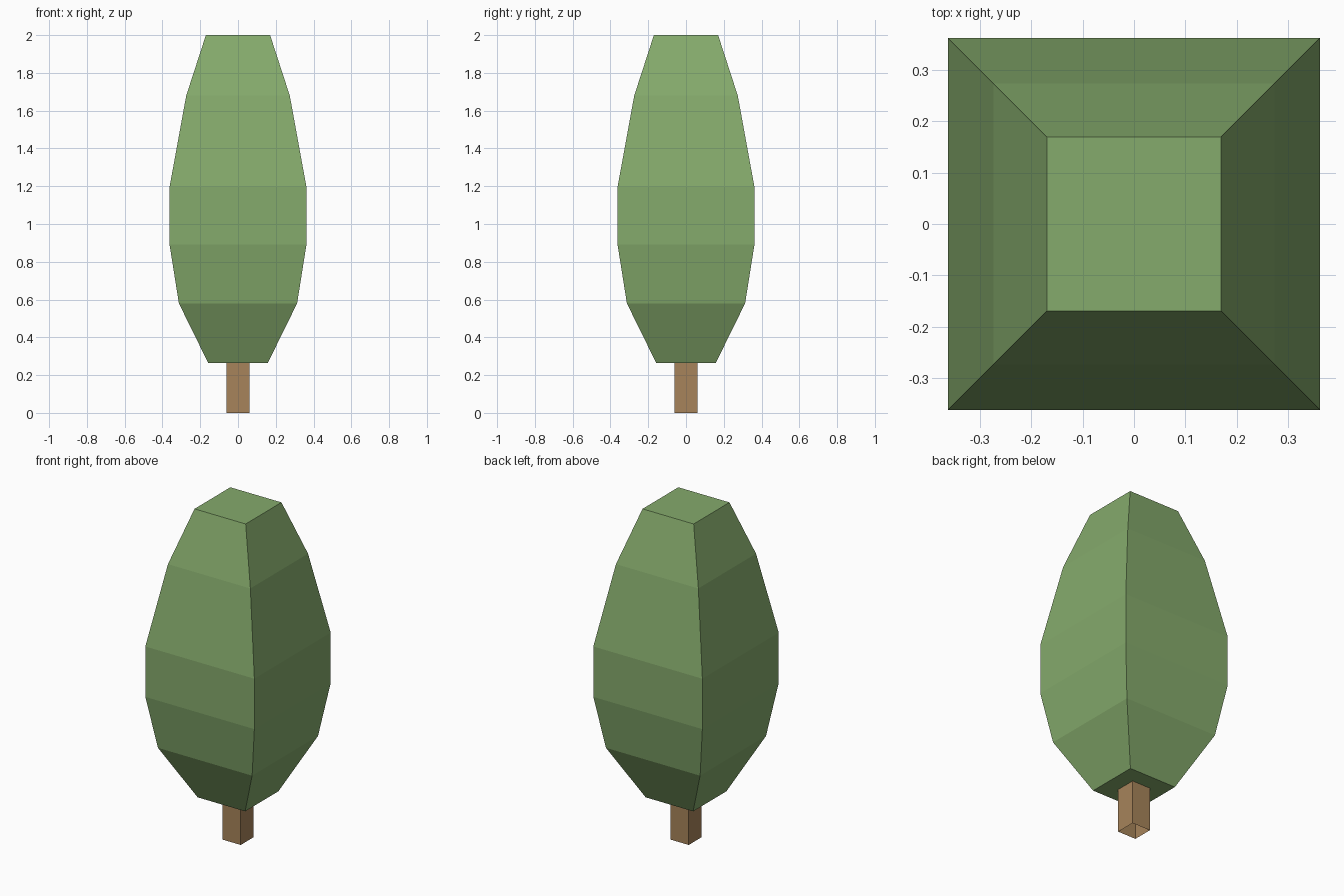
import bpy, bmesh

if "Cube" in bpy.data.objects:
    bpy.data.objects.remove(bpy.data.objects["Cube"])


def material(name, color):
    m = bpy.data.materials.new(name)
    m.diffuse_color = (*color, 1.0)
    m.use_nodes = True
    m.node_tree.nodes["Principled BSDF"].inputs["Base Color"].default_value = m.diffuse_color
    return m


def square_loft(name, profile, mat, capped):
    """Stack square rings given as (height, half width) and skin them."""
    bm = bmesh.new()
    rings = [[bm.verts.new((sx * h, sy * h, z))
              for sx, sy in ((-1, -1), (1, -1), (1, 1), (-1, 1))]
             for z, h in profile]
    for low, high in zip(rings, rings[1:]):
        for i in range(4):
            j = (i + 1) % 4
            bm.faces.new((low[i], low[j], high[j], high[i]))
    if capped:
        bm.faces.new(rings[0][::-1])
        bm.faces.new(rings[-1])
    mesh = bpy.data.meshes.new(name)
    bm.to_mesh(mesh)
    bm.free()
    mesh.materials.append(mat)
    obj = bpy.data.objects.new(name, mesh)
    bpy.context.collection.objects.link(obj)
    return obj


leaf_green = material("leaf green", (0.235, 0.405, 0.150))
bark_brown = material("bark brown", (0.385, 0.230, 0.103))

# Trunk: a square tube, open at the ground
square_loft("trunk", [(0, 0.061), (0.265, 0.061)], bark_brown, False)

# Foliage: faceted crown, widest in the middle
square_loft("foliage", [(0.265, 0.158), (0.58, 0.313), (0.892, 0.3625),
                        (1.195, 0.3625), (1.68, 0.274), (2.0, 0.17)],
            leaf_green, True)
